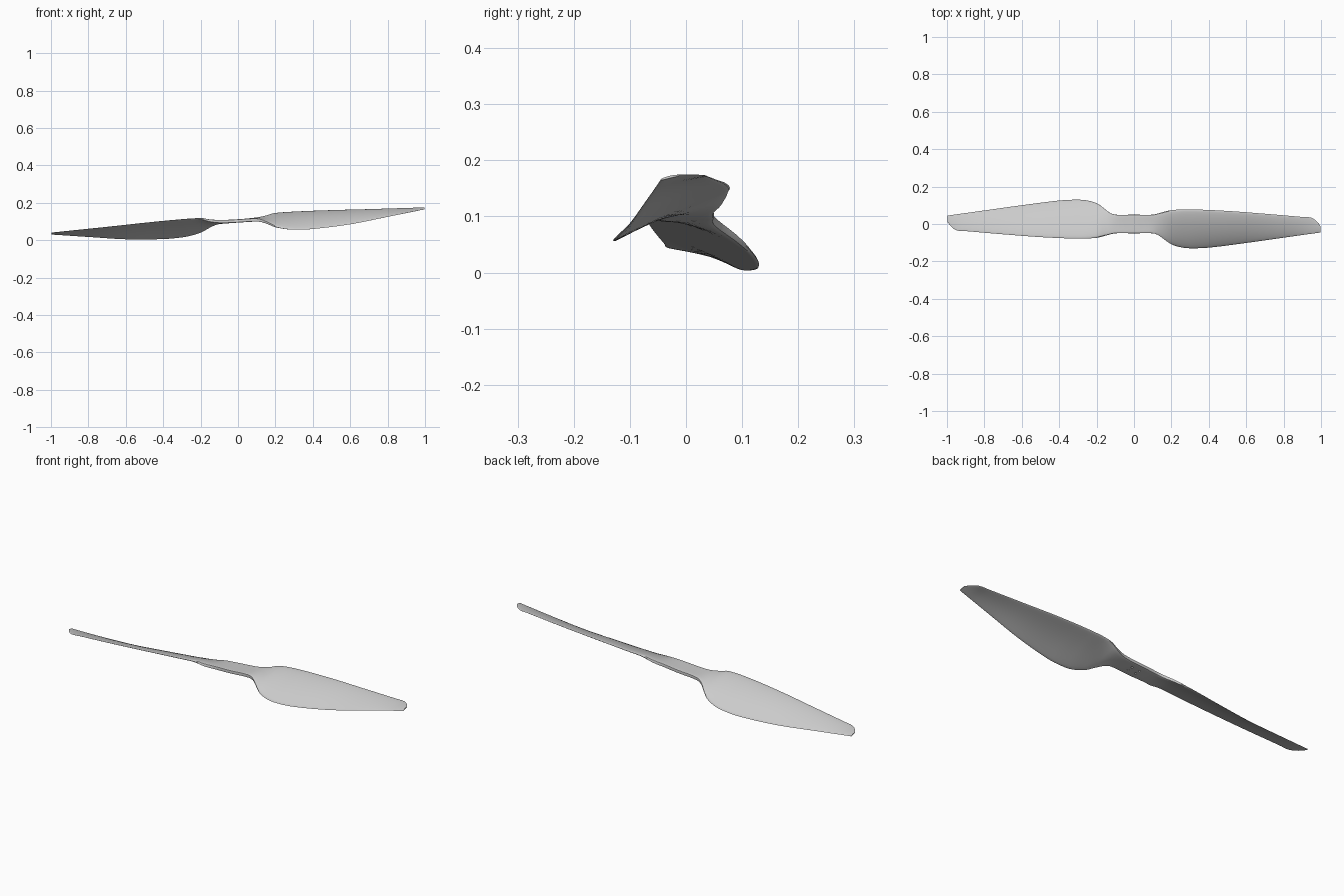
import bpy, bmesh, math
from mathutils import Matrix, Vector

cube = bpy.data.objects.get("Cube")
if cube:
    bpy.data.objects.remove(cube)

# One light grey plastic
grey = bpy.data.materials.new("light grey plastic")
grey.use_nodes = True
colour = (0.6, 0.6, 0.6, 1)
grey.diffuse_color = colour
grey.node_tree.nodes["Principled BSDF"].inputs["Base Color"].default_value = colour

# Blade edges as (radius, y, height) from the hub centre to the tip
LEADING = [(0, .05, 0), (.1, .05, .004), (.15, .062, .012), (.2, .074, .026),
           (.3, .078, .028), (.5, .07, .023), (.7, .055, .015), (.9, .038, .008),
           (.95, .034, .006), (.98, .014, .005), (1, -.012, .003)]
TRAILING = [(0, -.05, 0), (.1, -.05, -.002), (.13, -.06, -.01), (.17, -.09, -.03),
            (.2, -.11, -.046), (.25, -.125, -.06), (.3, -.13, -.067), (.4, -.126, -.07),
            (.6, -.101, -.058), (.8, -.073, -.032), (1, -.045, -.005)]
# Half thickness and camber as (radius, half thickness, camber)
BODY = [(0, .009, 0), (.1, .009, 0), (.2, .008, .008), (.4, .006, .012),
        (.7, .004, .007), (1, .002, .001)]


def sample(table, r):
    """Smooth Hermite interpolation of both columns of a table."""
    def slope(k):
        if k in (0, len(table) - 1):
            return Vector((0, 0)) if k == 0 else \
                (Vector(table[k][1:]) - Vector(table[k - 1][1:])) / (table[k][0] - table[k - 1][0])
        a, b = table[k - 1], table[k + 1]
        return (Vector(b[1:]) - Vector(a[1:])) / (b[0] - a[0])
    i = max(k for k in range(len(table) - 1) if table[k][0] <= r)
    a, b = table[i], table[i + 1]
    h = b[0] - a[0]
    t = (r - a[0]) / h
    s = t * t * (3 - 2 * t)
    return (Vector(a[1:]).lerp(Vector(b[1:]), s)
            + slope(i) * h * t * (1 - t) ** 2 - slope(i + 1) * h * t * t * (1 - t))


def section(r, count=14):
    """Closed cross-section: squared at the hub, cambered on the blade."""
    lead, trail, body = sample(LEADING, r), sample(TRAILING, r), sample(BODY, r)
    chord = lead - trail
    normal = Vector((-chord.y, chord.x)).normalized()
    blend = min(max((r - .1) / .12, 0), 1)
    power = 8 - 5.5 * blend
    pts = []
    for side in (1, -1):
        for k in range(count):
            c = -side * math.cos(math.pi * k / count)
            half = body.x * (1 - abs(c) ** power) ** (1 / power)
            offset = side * half + body.y * (1 - c * c)
            pts.append(trail + chord * (c + 1) / 2 + normal * offset)
    return [(r, p.x, p.y) for p in pts]


# Loft one blade, then turn a copy half round the hub
bm = bmesh.new()
steps = 64
radii = [k / steps for k in range(steps + 1)] + [.99]
rings = [[bm.verts.new(p) for p in section(r)] for r in sorted(radii)]
for a, b in zip(rings, rings[1:]):
    for k in range(len(a)):
        n = (k + 1) % len(a)
        bm.faces.new((a[k], a[n], b[n], b[k]))
bm.faces.new(rings[-1])
copy = bmesh.ops.duplicate(bm, geom=bm.verts[:] + bm.edges[:] + bm.faces[:])
turned = [g for g in copy["geom"] if isinstance(g, bmesh.types.BMVert)]
bmesh.ops.rotate(bm, verts=turned, cent=(0, 0, 0), matrix=Matrix.Rotation(math.pi, 3, "Z"))
bmesh.ops.remove_doubles(bm, verts=bm.verts[:], dist=.0003)
bmesh.ops.recalc_face_normals(bm, faces=bm.faces[:])
mesh = bpy.data.meshes.new("propeller")
bm.to_mesh(mesh)
bm.free()
mesh.materials.append(grey)
propeller = bpy.data.objects.new("propeller", mesh)
bpy.context.collection.objects.link(propeller)

# Small screw pits under the hub
bm = bmesh.new()
for x in (-.022, .022):
    for y in (-.014, .014):
        bmesh.ops.create_cone(bm, cap_ends=True, segments=12, radius1=.005, radius2=.005,
                              depth=.012, matrix=Matrix.Translation((x, y, -.009)))
pits = bpy.data.meshes.new("screw_pit_cutter")
bm.to_mesh(pits)
bm.free()
pits.materials.append(grey)
cutter = bpy.data.objects.new("screw_pit_cutter", pits)
bpy.context.collection.objects.link(cutter)
cutter.hide_render = True
cutter.hide_set(True)
cutter.parent = propeller
cut = propeller.modifiers.new("screw pits", "BOOLEAN")
cut.operation = "DIFFERENCE"
cut.object = cutter

# Rest the propeller at its slight lean
propeller.rotation_euler.y = -math.atan(.0675)
propeller.location.z = .103

bpy.ops.object.select_all(action="DESELECT")
propeller.select_set(True)
bpy.context.view_layer.objects.active = propeller
bpy.ops.object.shade_smooth_by_angle(angle=math.radians(40))
